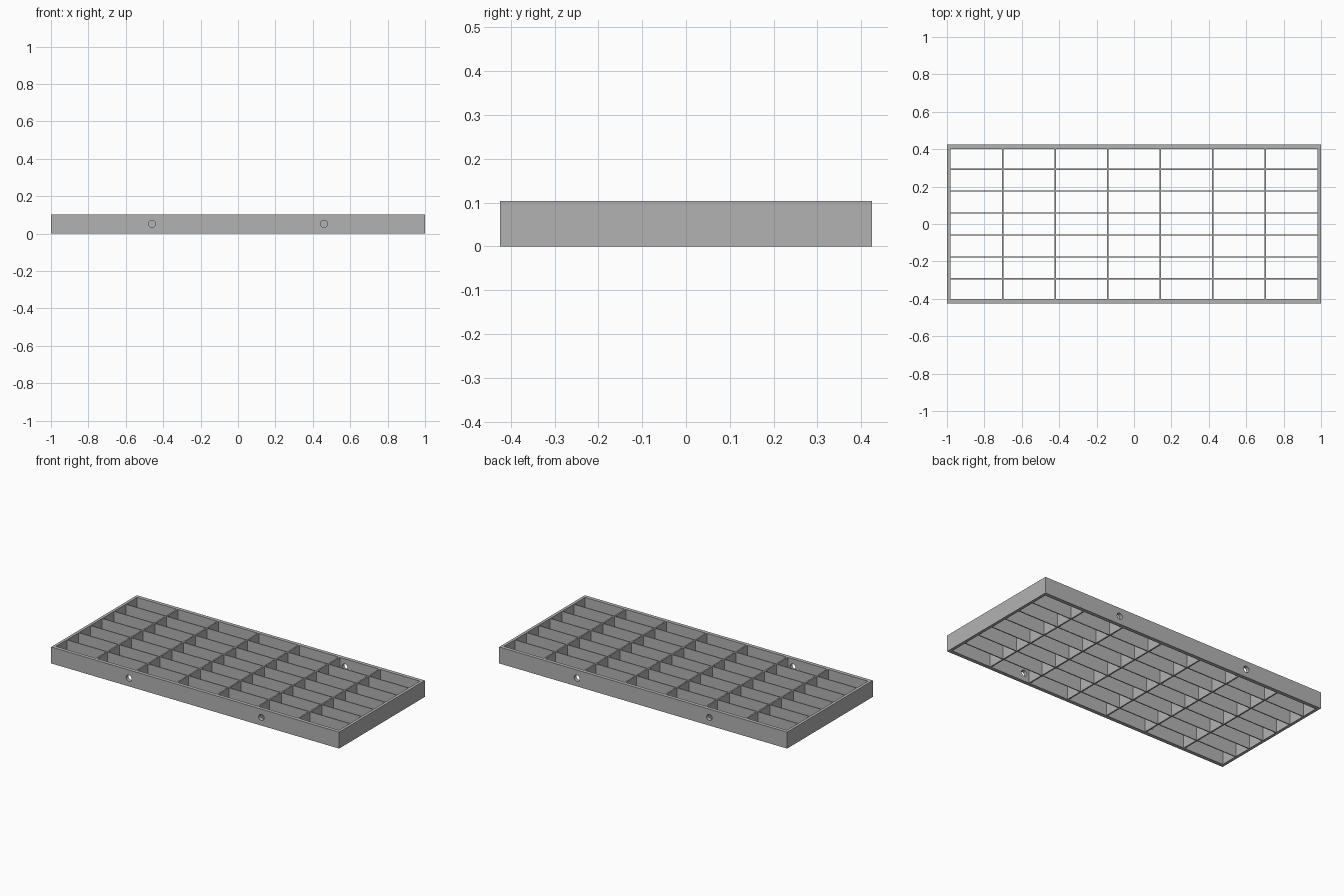
import bpy
from mathutils import Vector

cube = bpy.data.objects.get("Cube")
if cube:
    bpy.data.objects.remove(cube, do_unlink=True)

# Overall sizes
HALF_X, HALF_Y, HEIGHT = 1.0, 0.425, 0.103
RAIL, SIDE = 0.023, 0.018           # wall thicknesses
SLAT, DIVIDER = 0.006, 0.009        # grid blade thicknesses
SLAT_GAP, DIVIDER_GAP = 0.117, 0.281
HOLE_X, HOLE_RADIUS = 0.46, 0.019

grey = bpy.data.materials.new("plain_grey")
grey.use_nodes = True
colour = (0.45, 0.45, 0.45, 1)
grey.diffuse_color = colour
grey.node_tree.nodes["Principled BSDF"].inputs["Base Color"].default_value = colour


def box(name, x, y, size_x, size_y):
    """Full-height upright board centred at x, y."""
    bpy.ops.mesh.primitive_cube_add(size=1, location=(x, y, HEIGHT / 2))
    ob = bpy.context.object
    ob.name = name
    for v in ob.data.vertices:
        v.co *= Vector((size_x, size_y, HEIGHT))
    ob.data.materials.append(grey)
    return ob


def drill(ob, x, y):
    """Cut a round hole through a board along y."""
    bpy.ops.mesh.primitive_cylinder_add(vertices=32, radius=HOLE_RADIUS, depth=RAIL * 3,
                                        location=(x, y, HEIGHT / 2),
                                        rotation=(1.570796, 0, 0))
    cutter = bpy.context.object
    cutter.hide_render = True
    cutter.data.materials.append(grey)
    mod = ob.modifiers.new("hole", "BOOLEAN")
    mod.operation, mod.solver, mod.object = "DIFFERENCE", "EXACT", cutter
    bpy.context.view_layer.objects.active = ob
    bpy.ops.object.modifier_apply(modifier=mod.name)
    bpy.data.objects.remove(cutter, do_unlink=True)


# Outer frame: drilled long rails and plain end walls
inner_x, inner_y = HALF_X - SIDE, HALF_Y - RAIL
for name, s in (("front_rail", -1), ("back_rail", 1)):
    y = s * (HALF_Y - RAIL / 2)
    rail = box(name, 0, y, 2 * HALF_X, RAIL)
    for x in (-HOLE_X, HOLE_X):
        drill(rail, x, y)
for name, s in (("right_wall", -1), ("left_wall", 1)):
    box(name, s * (HALF_X - SIDE / 2), 0, SIDE, 2 * inner_y)

# Long slats running from wall to wall
slat_ys = [(i - 2.5) * SLAT_GAP for i in range(6)]
for i, y in enumerate(slat_ys):
    box(f"long_slat_{i + 1}", 0, y, 2 * inner_x, SLAT)

# Cross dividers fitted between the slats
starts = [-inner_y] + [y + SLAT / 2 for y in slat_ys]
ends = [y - SLAT / 2 for y in slat_ys] + [inner_y]
for i in range(6):
    for j, (a, b) in enumerate(zip(starts, ends)):
        box(f"cross_divider_{i + 1}_{j + 1}", (i - 2.5) * DIVIDER_GAP, (a + b) / 2,
            DIVIDER, b - a)
